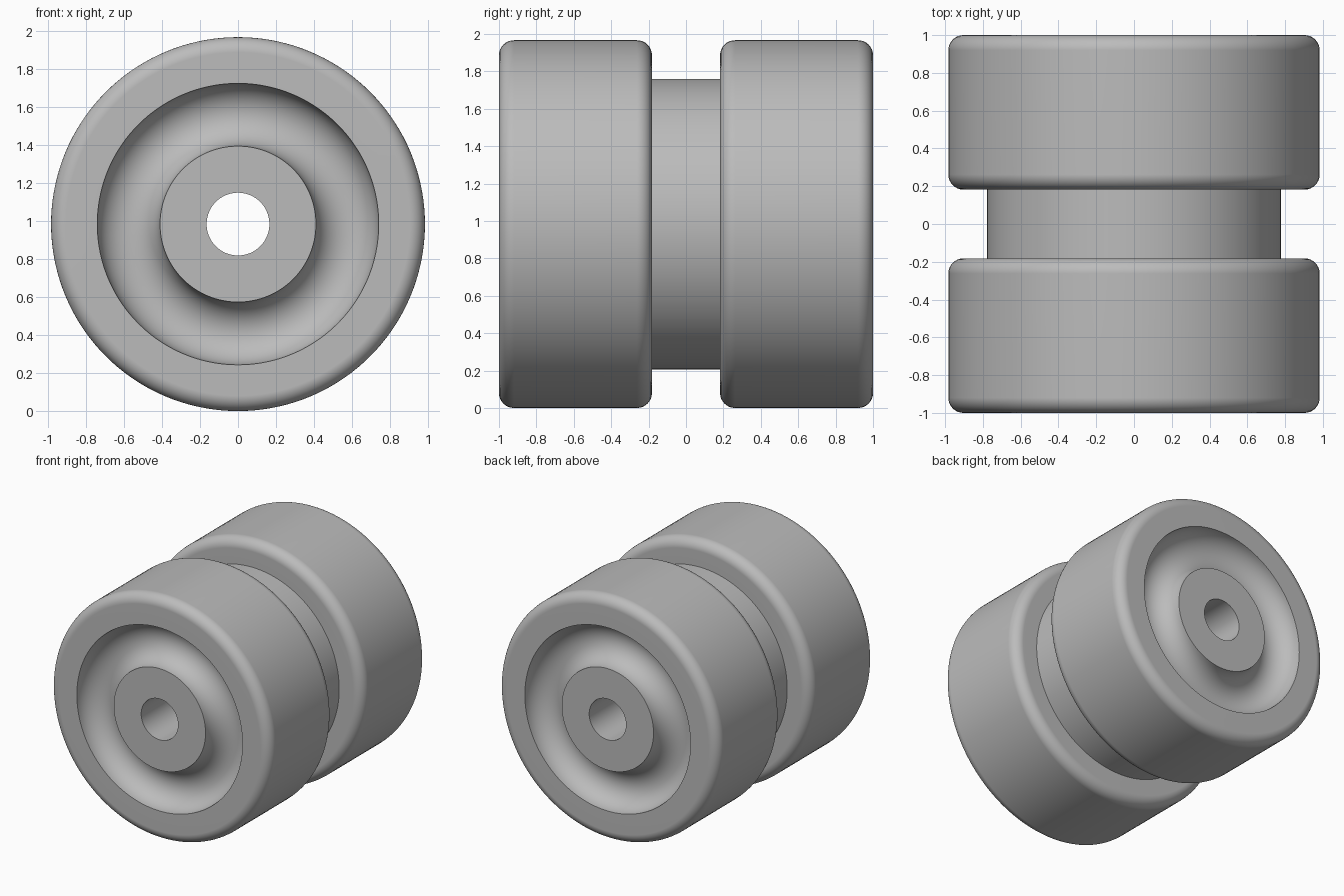
import bpy
import bmesh
from math import sin, cos, pi

cube = bpy.data.objects.get("Cube")
if cube:
    bpy.data.objects.remove(cube)

OUTER, DRUM, BORE = 0.983, 0.777, 0.165   # radii
INNER_Y, OUTER_Y = 0.182, 1.0             # wheel faces along the axle
FILLET = 0.08
GROOVE_IN, GROOVE_OUT = 0.41, 0.74
SEGMENTS = 144

grey = bpy.data.materials.new("grey")
grey.use_nodes = True
colour = (0.5, 0.5, 0.5, 1)
grey.diffuse_color = colour
grey.node_tree.nodes["Principled BSDF"].inputs["Base Color"].default_value = colour


def arc(r, y, radius, start, end, steps):
    """Points (radius, axial position) along a circular arc."""
    angles = [start + (end - start) * i / steps for i in range(steps + 1)]
    return [(r + radius * cos(a), y + radius * sin(a)) for a in angles]


def lathe(name, profile, material):
    """Revolve a closed profile about the y axis."""
    bm = bmesh.new()
    rings = []
    for i in range(SEGMENTS):
        a = 2 * pi * i / SEGMENTS
        rings.append([bm.verts.new((r * cos(a), y, r * sin(a))) for r, y in profile])
    count = len(profile)
    for i in range(SEGMENTS):
        here, there = rings[i], rings[(i + 1) % SEGMENTS]
        for j in range(count):
            k = (j + 1) % count
            bm.faces.new((here[j], here[k], there[k], there[j]))
    bmesh.ops.recalc_face_normals(bm, faces=bm.faces)
    mesh = bpy.data.meshes.new(name)
    bm.to_mesh(mesh)
    bm.free()
    mesh.materials.append(material)
    obj = bpy.data.objects.new(name, mesh)
    bpy.context.collection.objects.link(obj)
    obj.location.z = OUTER
    bpy.ops.object.select_all(action="DESELECT")
    obj.select_set(True)
    bpy.context.view_layer.objects.active = obj
    bpy.ops.object.shade_smooth_by_angle(angle=pi / 6)
    weighted = obj.modifiers.new("flat_face_normals", "WEIGHTED_NORMAL")
    weighted.keep_sharp = True
    return obj


# Half profile: drum, rounded tread, grooved end face, bore
half = [(DRUM, INNER_Y)]
half += arc(OUTER - FILLET, INNER_Y + FILLET, FILLET, -pi / 2, 0, 8)
half += arc(OUTER - FILLET, OUTER_Y - FILLET, FILLET, 0, pi / 2, 8)
half += arc((GROOVE_IN + GROOVE_OUT) / 2, OUTER_Y, (GROOVE_OUT - GROOVE_IN) / 2, 0, -pi, 24)
half += [(BORE, OUTER_Y)]

# Mirror the profile and spin it into the grooved double wheel
mirrored = [(r, -y) for r, y in reversed(half)]
lathe("double_wheel", half + mirrored, grey)
